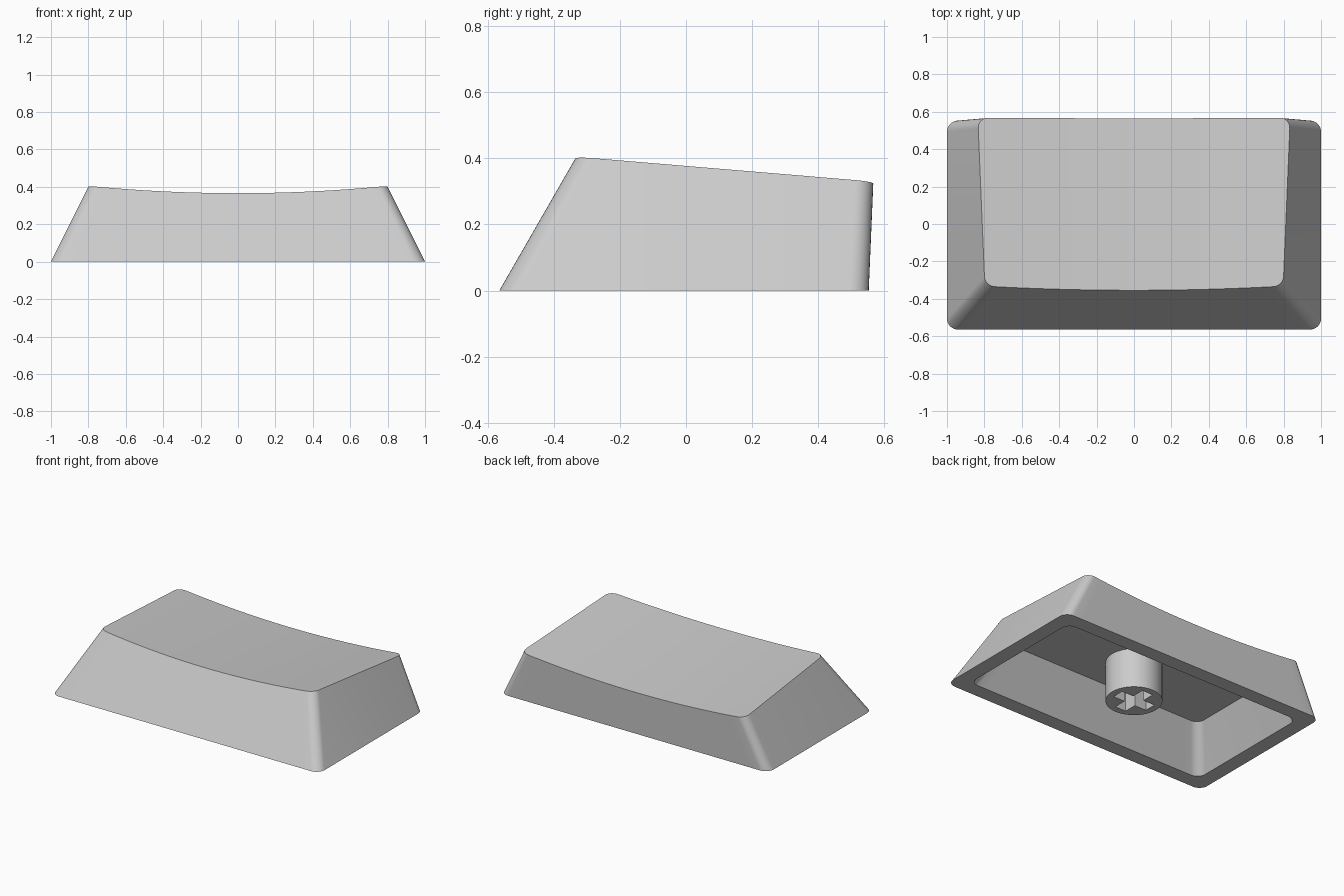
import bpy
import bmesh
from math import cos, sin, pi
from mathutils import Vector

cube = bpy.data.objects.get("Cube")
if cube:
    bpy.data.objects.remove(cube)

CORNER, EDGE = 8, 28      # segments in each corner and along the long edges
REF = 0.40                # height at which the top outlines are measured
CEILING = 0.265           # height of the cavity

plastic = bpy.data.materials.new("grey plastic")
plastic.use_nodes = True
grey = (0.6, 0.6, 0.6, 1)
plastic.diffuse_color = grey
plastic.node_tree.nodes["Principled BSDF"].inputs["Base Color"].default_value = grey


def outline(hx, front, back, r):
    """Rounded rectangle, front half left to right, then back half right to left."""
    def arc(cx, cy, start):
        return [Vector((cx + r * cos(start + pi / 2 * i / CORNER),
                        cy + r * sin(start + pi / 2 * i / CORNER), 0))
                for i in range(CORNER + 1)]

    def half(x, y, start):
        a, b = arc(x, y, start), arc(-x, y, start + pi / 2)
        return a + [a[-1].lerp(b[0], i / EDGE) for i in range(1, EDGE)] + b

    return half(r - hx, front + r, pi) + half(hx - r, back - r, 0)


def dish(p):
    """Height of the tilted, scooped top."""
    return 0.376 - 0.088 * p.y - 0.041 * (1 - (p.x / 0.8) ** 2)


def raise_to_dish(low, high):
    t = 1.0
    for _ in range(12):
        p = low.lerp(high, t)
        t = dish(p) / REF
    p = low.lerp(high, t)
    p.z = t * REF
    return p


def finish(obj, angle):
    bpy.ops.object.select_all(action="DESELECT")
    obj.select_set(True)
    bpy.context.view_layer.objects.active = obj
    if obj.type == "CURVE":
        bpy.ops.object.convert(target="MESH")
    obj = bpy.context.object
    obj.data.materials.clear()
    obj.data.materials.append(plastic)
    bpy.ops.object.shade_smooth_by_angle(angle=angle)


# Shell: scooped top, tapered walls, flat rim, hollow underside
base = outline(1.0, -0.565, 0.553, 0.06)
top = [raise_to_dish(a, b) for a, b in zip(base, outline(0.8, -0.335, 0.57, 0.055))]
rim = outline(0.9, -0.465, 0.455, 0.06)
ceiling = [p + Vector((0, 0, CEILING)) for p in outline(0.767, -0.313, 0.464, 0.055)]

bm = bmesh.new()
loops = [[bm.verts.new(p) for p in ring] for ring in (top, base, rim, ceiling)]
count = len(base)
for upper, lower in zip(loops, loops[1:]):
    for i in range(count):
        j = (i + 1) % count
        bm.faces.new((upper[i], lower[i], lower[j], upper[j]))
bm.faces.new(loops[3])
for i in range(count // 2 - 1):
    bm.faces.new((loops[0][i], loops[0][i + 1], loops[0][-2 - i], loops[0][-1 - i]))
bmesh.ops.recalc_face_normals(bm, faces=bm.faces)
mesh = bpy.data.meshes.new("keycap_shell")
bm.to_mesh(mesh)
bm.free()
shell = bpy.data.objects.new("keycap_shell", mesh)
bpy.context.collection.objects.link(shell)
finish(shell, pi / 6)

# Stem: round post with a cross-shaped socket, extruded from a flat profile
circle = [(0.172 * cos(2 * pi * i / 48), 0.172 * sin(2 * pi * i / 48)) for i in range(48)]
arm, half = 0.127, 0.04
cross = []
for c, s in ((1, 0), (0, 1), (-1, 0), (0, -1)):
    for x, y in ((arm, -half), (arm, half), (half, half)):
        cross.append((c * x - s * y, s * x + c * y))

curve = bpy.data.curves.new("stem", "CURVE")
curve.dimensions = "2D"
curve.fill_mode = "BOTH"
depth = CEILING + 0.002
curve.extrude = depth / 2
for points in (circle, cross):
    spline = curve.splines.new("POLY")
    spline.points.add(len(points) - 1)
    for point, (x, y) in zip(spline.points, points):
        point.co = (x, y, 0, 1)
    spline.use_cyclic_u = True
stem = bpy.data.objects.new("stem", curve)
stem.location.z = depth / 2
bpy.context.collection.objects.link(stem)
finish(stem, pi / 6)
